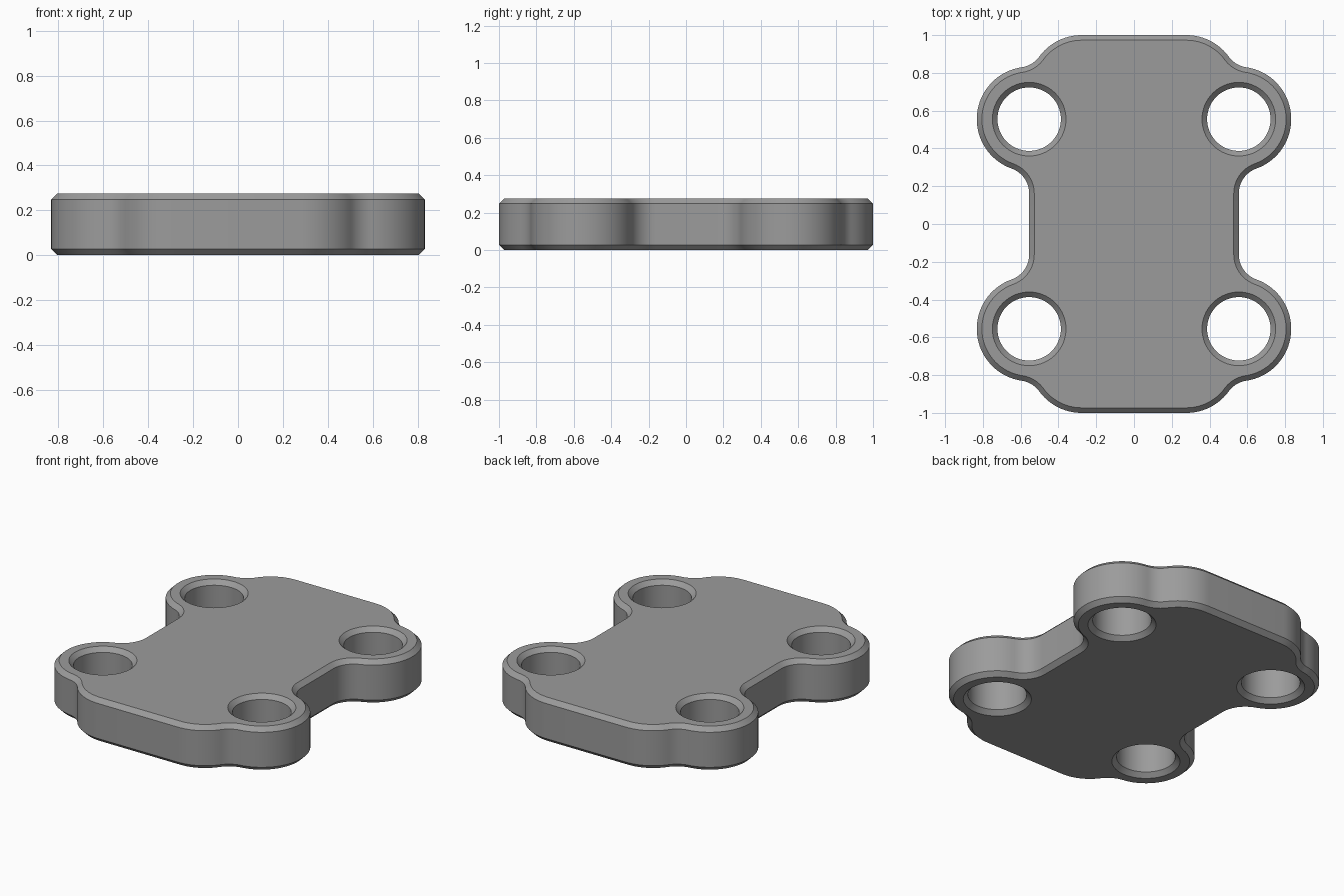
import bpy, bmesh, math
from mathutils import Vector

if "Cube" in bpy.data.objects:
    bpy.data.objects.remove(bpy.data.objects["Cube"])

H, C = 0.275, 0.027        # plate height, chamfer size
A, R, F = 0.555, 0.2775, 0.14   # lug centre offset, lug / corner radius, fillet radius
HOLE = 0.168


def arc(centre, radius, a0, a1, n, sign=1):
    """Points on an arc paired with their outward normals."""
    out = []
    for i in range(n + 1):
        t = a0 + (a1 - a0) * i / n
        d = Vector((math.cos(t), math.sin(t)))
        out.append((centre + d * radius, d * sign))
    return out


def angle(a, b):
    d = b - a
    return math.atan2(d.y, d.x)


# Quarter outline: waist fillet, lug, shoulder fillet, body corner
lug, corner = Vector((A, A)), Vector((R, 1 - R))
f1 = Vector((A + F, A - math.sqrt((R + F) ** 2 - F ** 2)))
d = corner - lug
h = math.sqrt((R + F) ** 2 - (d.length / 2) ** 2)
f2 = (lug + corner) / 2 + Vector((d.y, -d.x)).normalized() * h
quarter = arc(f1, F, math.pi, angle(f1, lug), 12, -1)
quarter += arc(lug, R, angle(lug, f1), angle(lug, f2), 32)[1:]
quarter += arc(f2, F, angle(f2, lug) + 2 * math.pi, angle(f2, corner) + 2 * math.pi, 10, -1)[1:]
quarter += arc(corner, R, angle(corner, f2), math.pi / 2, 12)[1:]

# Mirror to the full outline
flip = lambda v: Vector((-v.x, v.y))
half = quarter + [(flip(p), flip(n)) for p, n in reversed(quarter)]
outline = half + [(-p, -n) for p, n in half]

# Four holes, normals pointing into the opening
loops = [outline]
for sx in (-1, 1):
    for sy in (-1, 1):
        loops.append(arc(Vector((sx * A, sy * A)), HOLE, 0, 2 * math.pi, 64, -1)[:-1])

# Chamfered walls around every loop, then flat caps
bm = bmesh.new()
caps = {0: [], 3: []}
for loop in loops:
    rings = [[bm.verts.new((*(p - n * inset), z)) for p, n in loop]
             for z, inset in ((0, C), (C, 0), (H - C, 0), (H, C))]
    m = len(loop)
    for low, high in zip(rings, rings[1:]):
        for i in range(m):
            j = (i + 1) % m
            bm.faces.new((low[i], low[j], high[j], high[i]))
    for k in caps:
        caps[k] += [bm.edges.get((rings[k][i], rings[k][(i + 1) % m])) for i in range(m)]
for k, edges in caps.items():
    bmesh.ops.triangle_fill(bm, edges=edges, use_beauty=True, use_dissolve=False,
                            normal=(0, 0, 1 if k else -1))
bmesh.ops.recalc_face_normals(bm, faces=bm.faces)

mesh = bpy.data.meshes.new("mounting_plate")
bm.to_mesh(mesh)
bm.free()
plate = bpy.data.objects.new("mounting_plate", mesh)
bpy.context.collection.objects.link(plate)
grey = bpy.data.materials.new("grey")
grey.diffuse_color = (0.33, 0.33, 0.33, 1)
grey.use_nodes = True
grey.node_tree.nodes["Principled BSDF"].inputs["Base Color"].default_value = grey.diffuse_color
mesh.materials.append(grey)

bpy.context.view_layer.objects.active = plate
plate.select_set(True)
bpy.ops.object.shade_smooth_by_angle(angle=math.radians(30))
